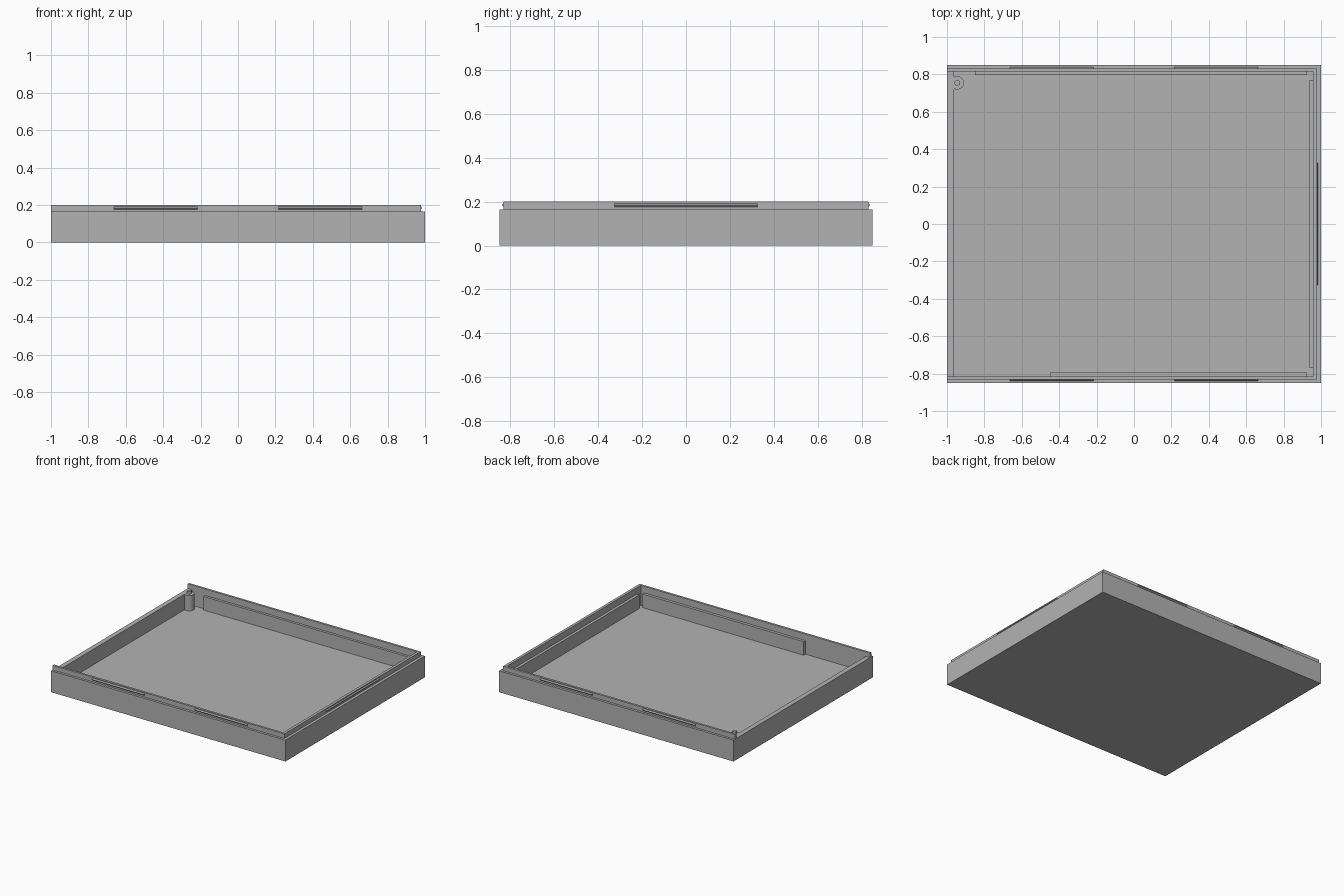
import bpy
import bmesh
from math import pi
from mathutils import Matrix

cube = bpy.data.objects.get("Cube")
if cube:
    bpy.data.objects.remove(cube, do_unlink=True)

grey = bpy.data.materials.new("plain grey")
grey.use_nodes = True
COLOUR = (0.45, 0.45, 0.45, 1)
grey.diffuse_color = COLOUR
grey.node_tree.nodes["Principled BSDF"].inputs["Base Color"].default_value = COLOUR

FLOOR, RIM, TOP = 0.045, 0.165, 0.2
RIB_TOP = 0.15
RIDGE_Z = 0.185


def make_object(name, bm):
    bmesh.ops.recalc_face_normals(bm, faces=bm.faces)
    mesh = bpy.data.meshes.new(name)
    bm.to_mesh(mesh)
    bm.free()
    mesh.materials.append(grey)
    obj = bpy.data.objects.new(name, mesh)
    bpy.context.collection.objects.link(obj)
    return obj


def box(name, x, y, z):
    """Box from (low, high) pairs."""
    bm = bmesh.new()
    bmesh.ops.create_cube(bm, size=1)
    for v in bm.verts:
        v.co = [r[0] if c < 0 else r[1] for c, r in zip(v.co, (x, y, z))]
    return make_object(name, bm)


def cylinder(name, x, y, z, radius):
    bm = bmesh.new()
    bmesh.ops.create_cone(bm, cap_ends=True, segments=32, radius1=radius, radius2=radius,
                          depth=z[1] - z[0], matrix=Matrix.Translation((x, y, sum(z) / 2)))
    return make_object(name, bm)


def cut(obj, cutter):
    mod = obj.modifiers.new("cut", "BOOLEAN")
    mod.operation = "DIFFERENCE"
    mod.solver = "EXACT"
    mod.object = cutter
    cutter.hide_render = True
    cutter.hide_set(True)


def ridge(name, length, location, turn):
    """Thin snap ridge with a triangular section, pointing to -y before turning."""
    bm = bmesh.new()
    rows = [[bm.verts.new((s * length / 2, y, z)) for y, z in ((0, -0.008), (-0.007, 0), (0, 0.008))]
            for s in (-1, 1)]
    for row in rows:
        bm.faces.new(row)
    for i in range(3):
        j = (i + 1) % 3
        bm.faces.new((rows[0][i], rows[0][j], rows[1][j], rows[1][i]))
    obj = make_object(name, bm)
    obj.location = location
    obj.rotation_euler.z = turn


# Tray body: solid block hollowed out
body = box("tray_body", (-1, 1), (-0.85, 0.85), (0, RIM))
cut(body, box("tray_cavity_cutter", (-0.963, 0.957), (-0.815, 0.815), (FLOOR, 0.3)))

# Raised lip on three sides, open on the fourth
lip = box("raised_lip", (-1, 0.978), (-0.832, 0.832), (RIM, TOP))
cut(lip, box("lip_cutter", (-1.1, 0.957), (-0.815, 0.815), (0.1, 0.3)))

# Snap ridges on the lip
for side, turn, label in ((-1, 0, "front"), (1, pi, "back")):
    for x in (-0.44, 0.44):
        ridge(label + "_snap_ridge", 0.445, (x, side * 0.832, RIDGE_Z), turn)
ridge("side_snap_ridge", 0.65, (0.978, 0, RIDGE_Z), pi / 2)

# Stiffening ribs against the inner walls
box("back_rib", (-0.85, 0.925), (0.796, 0.815), (FLOOR, RIB_TOP))
box("front_rib", (-0.45, 0.925), (-0.815, -0.793), (FLOOR, RIB_TOP))
box("side_rib", (0.936, 0.957), (-0.768, 0.768), (FLOOR, RIB_TOP))

# Corner screw post with a locating pin
post = cylinder("corner_post", -0.945, 0.755, (FLOOR, RIM - 0.001), 0.036)
cylinder("corner_post_pin", -0.945, 0.755, (RIM - 0.01, 0.185), 0.015)
for obj in bpy.context.collection.objects:
    if obj.name.startswith("corner_post"):
        bpy.context.view_layer.objects.active = obj
        bpy.ops.object.select_all(action="DESELECT")
        obj.select_set(True)
        bpy.ops.object.shade_smooth_by_angle()
